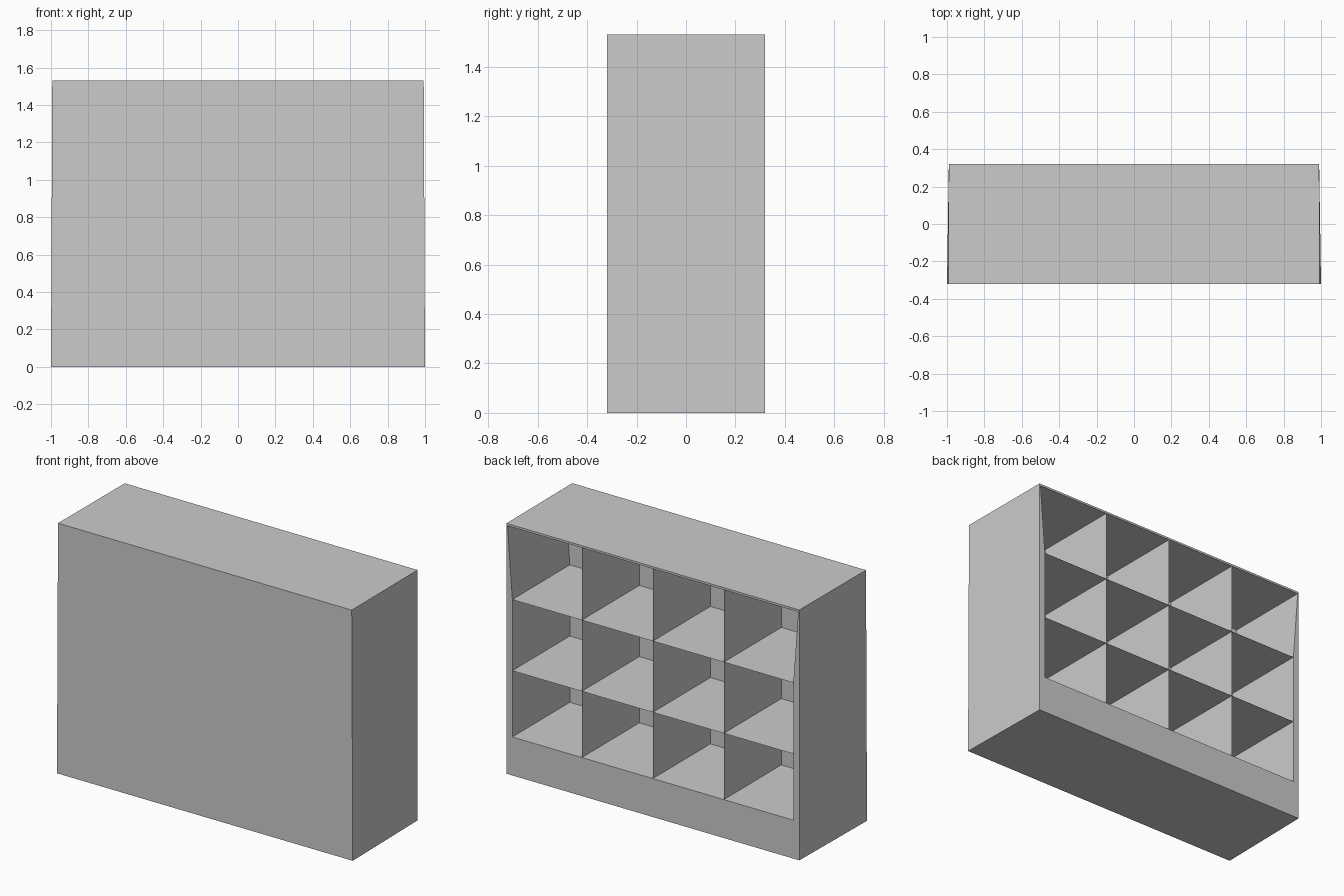
import bpy, bmesh

if "Cube" in bpy.data.objects:
    bpy.data.objects.remove(bpy.data.objects["Cube"])

def mesh_object(name, bm):
    bmesh.ops.recalc_face_normals(bm, faces=bm.faces[:])
    me = bpy.data.meshes.new(name)
    bm.to_mesh(me)
    bm.free()
    ob = bpy.data.objects.new(name, me)
    bpy.context.collection.objects.link(ob)
    return ob

def prism(name, profile, y0, y1):
    """Extrude an x/z profile from y0 to y1."""
    bm = bmesh.new()
    face = bm.faces.new([bm.verts.new((x, y0, z)) for x, z in profile])
    new = bmesh.ops.extrude_face_region(bm, geom=[face])['geom']
    verts = [v for v in new if isinstance(v, bmesh.types.BMVert)]
    bmesh.ops.translate(bm, verts=verts, vec=(0, y1 - y0, 0))
    return mesh_object(name, bm)

def sheet(name, corners):
    bm = bmesh.new()
    bm.faces.new([bm.verts.new(c) for c in corners])
    return mesh_object(name, bm)

FRONT, WALL, OPEN = -0.32, -0.235, 0.32     # front panel, inner wall, open side
FLOOR, SHELF1, SHELF2, CEIL, TOP = 0.235, 0.64, 1.075, 1.517, 1.53

# Outer case, slightly wider at the foot of the front panel
case = prism("case", [(-0.99, 0), (0.99, 0), (0.99, TOP), (-0.99, TOP)], FRONT, OPEN)
for v in case.data.vertices:
    if v.co.y < 0:
        v.co.x *= 1.01 if v.co.z < 0.1 else 1.003

# Cavity whose sides flare out to the upper corners
half = [(0.95, FLOOR), (0.95, SHELF2), (0.983, CEIL)]
cutter = prism("cavity_cutter", half + [(-x, z) for x, z in reversed(half)], WALL, OPEN + 0.1)
cutter.hide_render = True
cutter.hide_viewport = True
mod = case.modifiers.new("cavity", 'BOOLEAN')
mod.operation = 'DIFFERENCE'
mod.solver = 'EXACT'
mod.object = cutter

# Apply the cut and drop the cutter
dg = bpy.context.evaluated_depsgraph_get()
cut = bpy.data.meshes.new_from_object(case.evaluated_get(dg))
case.modifiers.clear()
case.data = cut
bpy.data.objects.remove(cutter)

# Upright dividers
for i, x in enumerate((-0.48, 0.0, 0.48)):
    sheet(f"divider_{i + 1}", [(x, WALL, FLOOR), (x, OPEN, FLOOR), (x, OPEN, CEIL), (x, WALL, CEIL)])

# Shelves
for i, z in enumerate((SHELF1, SHELF2)):
    sheet(f"shelf_{i + 1}", [(-0.95, WALL, z), (0.95, WALL, z), (0.95, OPEN, z), (-0.95, OPEN, z)])
